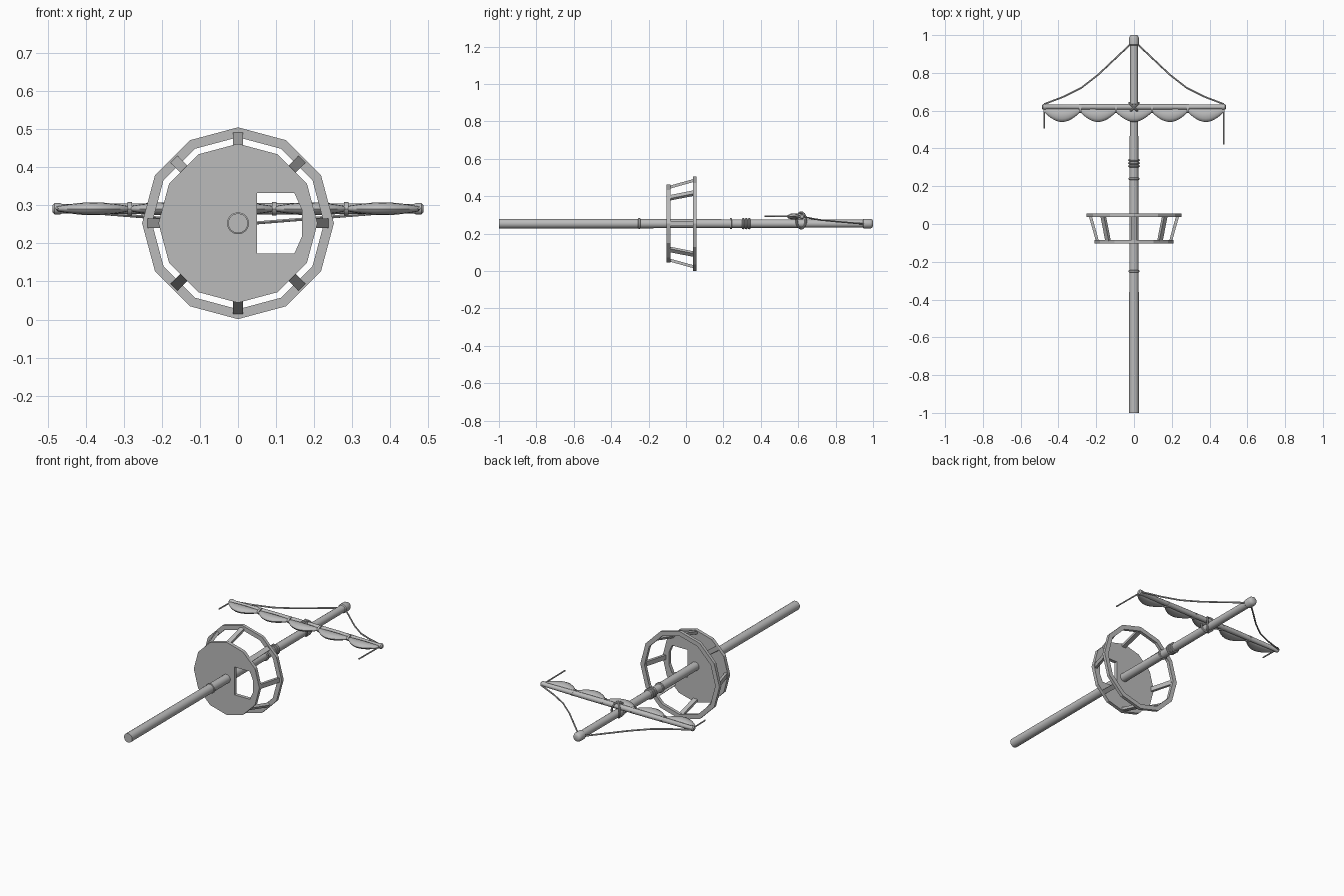
import bpy, bmesh
from math import sin, cos, pi, radians
from mathutils import Vector

if "Cube" in bpy.data.objects:
    bpy.data.objects.remove(bpy.data.objects["Cube"], do_unlink=True)

grey = bpy.data.materials.new("plain_grey")
grey.use_nodes = True
grey.diffuse_color = (0.5, 0.5, 0.5, 1)
grey.node_tree.nodes["Principled BSDF"].inputs["Base Color"].default_value = (0.5, 0.5, 0.5, 1)

AXIS = 0.253          # height of the mast centre line
YARD_Y, YARD_Z = 0.62, 0.291


def finish(name, bm, smooth):
    bmesh.ops.recalc_face_normals(bm, faces=bm.faces)
    mesh = bpy.data.meshes.new(name)
    bm.to_mesh(mesh)
    bm.free()
    mesh.materials.append(grey)
    obj = bpy.data.objects.new(name, mesh)
    bpy.context.collection.objects.link(obj)
    if smooth:
        bpy.ops.object.select_all(action='DESELECT')
        obj.select_set(True)
        bpy.context.view_layer.objects.active = obj
        bpy.ops.object.shade_smooth_by_angle(angle=radians(40))
    return obj


def loft(name, rings, closed=False, smooth=True):
    """Skin a list of equal rings of points."""
    bm = bmesh.new()
    rows = [[bm.verts.new(p) for p in ring] for ring in rings]
    n = len(rows[0])
    pairs = list(zip(rows, rows[1:])) + ([(rows[-1], rows[0])] if closed else [])
    for a, b in pairs:
        for i in range(n):
            j = (i + 1) % n
            bm.faces.new((a[i], a[j], b[j], b[i]))
    if not closed:
        bm.faces.new(rows[0])
        bm.faces.new(rows[-1])
    return finish(name, bm, smooth)


def sweep(name, path, radii, sides=8, ref=(0, 0, 1), closed=False):
    """Round tube along a path, with one radius or one per point."""
    path = [Vector(p) for p in path]
    n = len(path)
    if not isinstance(radii, (list, tuple)):
        radii = [radii] * n
    rings = []
    for i, p in enumerate(path):
        before = path[i - 1] if closed or i else p
        after = path[(i + 1) % n] if closed or i < n - 1 else p
        u = (after - before).cross(Vector(ref)).normalized()
        v = u.cross(after - before).normalized()
        rings.append([p + radii[i] * (u * cos(2 * pi * k / sides) + v * sin(2 * pi * k / sides))
                      for k in range(sides)])
    return loft(name, rings, closed)


def lathe_y(name, profile, sides=16):
    """Turned part on the mast line, from (y, radius) pairs."""
    return sweep(name, [(0, y, AXIS) for y, r in profile], [r for y, r in profile], sides)


def polygon(radius, sides=12):
    return [(radius * sin(2 * pi * k / sides), AXIS + radius * cos(2 * pi * k / sides))
            for k in range(sides)]


def plate(name, outlines, y, depth):
    """Flat board facing -y; later outlines are holes."""
    bm = bmesh.new()
    for line in outlines:
        vs = [bm.verts.new((x, y, z)) for x, z in line]
        for a, b in zip(vs, vs[1:] + vs[:1]):
            bm.edges.new((a, b))
    bmesh.ops.triangle_fill(bm, edges=bm.edges[:], use_beauty=True)
    out = bmesh.ops.extrude_face_region(bm, geom=bm.faces[:])
    moved = [g for g in out["geom"] if isinstance(g, bmesh.types.BMVert)]
    bmesh.ops.translate(bm, verts=moved, vec=(0, depth, 0))
    return finish(name, bm, False)


# Mast with its rounded cap
lathe_y("mast", [(-1, 0.026), (-0.25, 0.025), (0.3, 0.023), (0.96, 0.021)])
lathe_y("mast_cap", [(0.945, 0.021), (0.95, 0.026), (0.985, 0.026), (0.996, 0.021), (1, 0.014)])

# Collars and rope coils round the mast
for i, y in enumerate((-0.25, 0.24)):
    lathe_y(f"collar_{i}", [(y - 0.006, 0.025), (y - 0.004, 0.029), (y + 0.004, 0.029), (y + 0.006, 0.025)])
for i in range(3):
    y = 0.306 + 0.016 * i
    loop = [(0.024 * cos(a), y, AXIS + 0.024 * sin(a)) for a in (2 * pi * k / 16 for k in range(16))]
    sweep(f"rope_coil_{i}", loop, 0.007, ref=(0, 1, 0), closed=True)

# Lookout basket: floor with hatch, upper rail, slanted posts
hatch = [(0.05, -0.08), (0.148, -0.08), (0.168, -0.035), (0.168, 0.035), (0.148, 0.08), (0.05, 0.08)]
plate("basket_floor", [polygon(0.209), [(x, AXIS + z) for x, z in hatch]], -0.104, 0.02)
plate("basket_rail", [polygon(0.252), polygon(0.226)], 0.038, 0.018)
for k in range(8):
    a = k * pi / 4
    out, side = Vector((sin(a), 0, cos(a))), Vector((cos(a), 0, -sin(a)))
    rings = []
    for y, r in ((-0.09, 0.194), (0.042, 0.231)):
        c = Vector((0, y, AXIS)) + out * r
        rings.append([c + out * i * 0.008 + side * j * 0.013
                      for i, j in ((-1, -1), (1, -1), (1, 1), (-1, 1))])
    loft(f"basket_post_{k}", rings, smooth=False)

# Yard across the mast
half = [(0.488, 0.009), (0.482, 0.015), (0.468, 0.015), (0.462, 0.012), (0.2, 0.015)]
yard = [(-x, r) for x, r in half] + half[::-1]
sweep("yard", [(x, YARD_Y, YARD_Z) for x, r in yard], [r for x, r in yard], 12)

# Furled sail: five swags gathered under the yard
rings = []
for i in range(61):
    s = abs(sin(pi * i / 12)) ** 0.9
    x = -0.475 + 0.95 * i / 60
    top, low, thick = 0.612, 0.592 - 0.052 * s, 0.006 + 0.011 * s
    rings.append([(x, (top + low) / 2 + (top - low) / 2 * cos(a), YARD_Z + thick * sin(a))
                  for a in (2 * pi * k / 12 for k in range(12))])
loft("furled_sail", rings)

# Ties between the swags
for i, x in enumerate((-0.285, -0.095, 0.095, 0.285)):
    loft(f"sail_tie_{i}", [[(x + d, 0.612 + 0.024 * cos(a), YARD_Z + 0.0175 * sin(a))
                            for a in (2 * pi * k / 12 for k in range(12))] for d in (-0.006, 0.006)])

# Crossed lashing of yard to mast
for name, sx in (("left", 1), ("right", -1)):
    diag = Vector((sx, 1, 0)).normalized()
    loop = [Vector((0, YARD_Y - 0.004, 0.27)) + diag * 0.035 * cos(a) + Vector((0, 0, 0.043 * sin(a)))
            for a in (2 * pi * k / 20 for k in range(20))]
    sweep(f"lashing_{name}", loop, 0.006, ref=(1, -sx, 0), closed=True)

# Sagging lifts from mast head to yard ends, and loose rope ends
lift = [(0.015, 0.955), (0.1, 0.875), (0.19, 0.79), (0.28, 0.72), (0.37, 0.675), (0.475, 0.635)]
for name, sx, end in (("left", 1, 0.42), ("right", -1, 0.505)):
    sweep(f"lift_rope_{name}", [(sx * x, y, 0.25 + 0.08 * x) for x, y in lift], 0.0045, 6)
    sweep(f"loose_rope_{name}", [(sx * 0.476, YARD_Y, YARD_Z), (sx * 0.476, end, YARD_Z + 0.002)], 0.004, 6)
